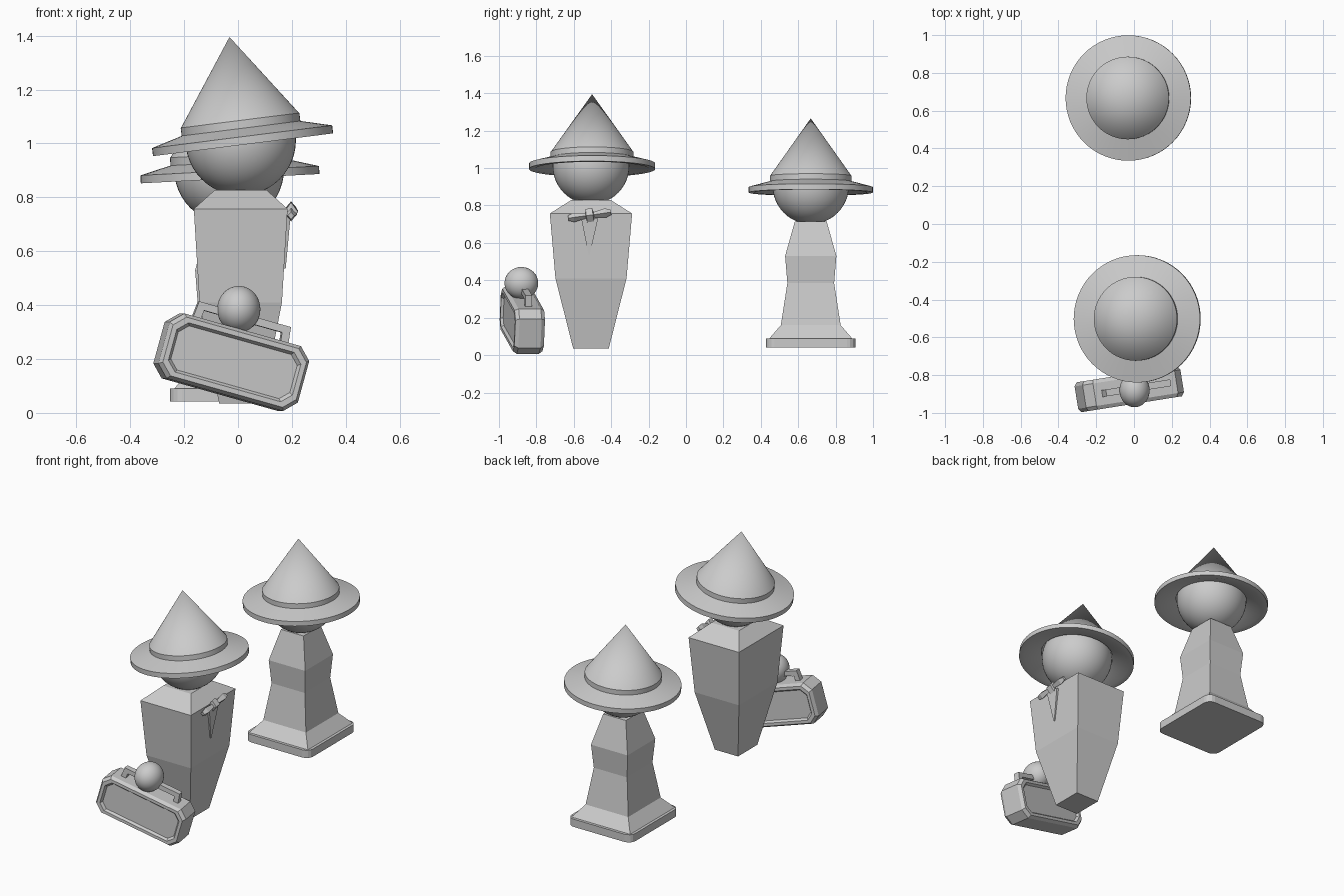
import bpy, bmesh, math
from mathutils import Matrix, Vector

if "Cube" in bpy.data.objects:
    bpy.data.objects.remove(bpy.data.objects["Cube"])

grey = bpy.data.materials.new("plain grey")
grey.diffuse_color = (0.6, 0.6, 0.6, 1)
grey.use_nodes = True
grey.node_tree.nodes["Principled BSDF"].inputs["Base Color"].default_value = grey.diffuse_color


def finish(bm, name, matrix=Matrix(), smooth=False):
    bmesh.ops.recalc_face_normals(bm, faces=bm.faces)
    me = bpy.data.meshes.new(name)
    bm.to_mesh(me)
    bm.free()
    ob = bpy.data.objects.new(name, me)
    bpy.context.collection.objects.link(ob)
    ob.matrix_world = matrix
    me.materials.append(grey)
    if smooth:
        bpy.ops.object.select_all(action='DESELECT')
        ob.select_set(True)
        bpy.context.view_layer.objects.active = ob
        bpy.ops.object.shade_smooth_by_angle(angle=math.radians(30))
    return ob


def loft(rings, name, matrix=Matrix()):
    """Bridge equal-length rings of points and cap both ends."""
    bm = bmesh.new()
    loops = [[bm.verts.new(p) for p in r] for r in rings]
    n = len(loops[0])
    for a, b in zip(loops, loops[1:]):
        for i in range(n):
            j = (i + 1) % n
            bm.faces.new((a[i], a[j], b[j], b[i]))
    bm.faces.new(loops[0])
    bm.faces.new(loops[-1])
    return finish(bm, name, matrix)


def rect(hx, hy, z):
    return [(-hx, -hy, z), (hx, -hy, z), (hx, hy, z), (-hx, hy, z)]


def ball(name, loc, scale):
    bm = bmesh.new()
    bmesh.ops.create_uvsphere(bm, u_segments=48, v_segments=24, radius=1)
    return finish(bm, name, Matrix.LocRotScale(Vector(loc), None, Vector(scale)), True)


# hollow hat: rim, sloping brim, band and cone, then back down the inside
HAT = [(0, 0.388), (0.218, 0.08), (0.222, 0.076), (0.222, 0.046), (0.337, 0.015),
       (0.337, -0.015), (0.305, -0.015), (0.21, 0.022), (0.21, 0.07), (0, 0.375)]


def hat(name, loc, tilt, size):
    bm = bmesh.new()
    vs = [bm.verts.new((r, 0, z)) for r, z in HAT]
    es = [bm.edges.new(p) for p in zip(vs, vs[1:])]
    bmesh.ops.spin(bm, geom=vs + es, axis=(0, 0, 1), cent=(0, 0, 0),
                   steps=64, angle=2 * math.pi)
    bmesh.ops.remove_doubles(bm, verts=bm.verts, dist=1e-4)
    m = Matrix.Translation(loc) @ Matrix.Rotation(math.radians(-tilt), 4, 'Y')
    finish(bm, name, m @ Matrix.Scale(size, 4), True)


# front figure: coffin-shaped body, head and hat
FX, FY = 0.01, -0.508
loft([rect(0.08, 0.095, 0.035), rect(0.153, 0.19, 0.41),
      rect(0.174, 0.22, 0.757), rect(0.095, 0.107, 0.828)],
     "front_body", Matrix.Translation((FX, FY, 0)))
ball("front_head", (FX, FY, 1.012), (0.205,) * 3)
hat("front_hat", (0.017, -0.502, 1.01), 7.2, 1.0)

# bow on the chest: sections run along y, pinched at the knot
bow = []
for y, h, d in [(-0.115, 0.014, 0.012), (-0.085, 0.025, 0.022), (-0.022, 0.014, 0.014),
                (-0.018, 0.036, 0.026), (0.018, 0.036, 0.026), (0.022, 0.014, 0.014),
                (0.085, 0.025, 0.022), (0.115, 0.014, 0.012)]:
    bow.append([(-d, y, 0), (0, y, -h), (d, y, 0), (0, y, h)])
loft(bow, "bow", Matrix.Translation((0.197, -0.515, 0.748))
     @ Matrix.Rotation(math.radians(8), 4, 'X'))

# pointed tie hanging under the bow
loft([[(0.165, -0.56, 0.73), (0.195, -0.56, 0.73), (0.195, -0.47, 0.73), (0.165, -0.47, 0.73)],
      [(0.165, -0.521, 0.535), (0.177, -0.521, 0.535), (0.177, -0.515, 0.535),
       (0.165, -0.515, 0.535)]], "tie")

# back figure: pawn-like body on a rounded slab
BX, BY = -0.033, 0.667
at_back = Matrix.Translation((BX, BY, 0))
loft([rect(0.207, 0.225, 0.085), rect(0.147, 0.16, 0.16), rect(0.115, 0.125, 0.385),
      rect(0.126, 0.137, 0.53), rect(0.078, 0.085, 0.715)], "back_body", at_back)
slab = []
for z in (0.042, 0.09):
    ring = []
    for k in range(4):
        sx, sy = (1, -1, -1, 1)[k], (1, 1, -1, -1)[k]
        for s in range(5):
            a = math.radians(90 * k + 22.5 * s)
            ring.append((sx * 0.175 + 0.045 * math.cos(a), sy * 0.193 + 0.045 * math.sin(a), z))
    slab.append(ring)
loft(slab, "back_base", at_back)
ball("back_head", (BX, BY, 0.905), (0.204,) * 3)
hat("back_hat", (-0.03, 0.667, 0.884), 3, 0.985)

# case: chamfered box with a recessed panel on both broad sides
case_m = (Matrix.Translation((-0.025, -0.875, 0.188))
          @ Matrix.Rotation(math.radians(9), 4, 'Z')
          @ Matrix.Rotation(math.radians(15.5), 4, 'Y'))


def octagon(inset, y):
    w, h, c = 0.272 - inset, 0.125 - inset, 0.045 - inset * 0.3
    return [(-w + c, y, -h), (w - c, y, -h), (w, y, -h + c), (w, y, h - c),
            (w - c, y, h), (-w + c, y, h), (-w, y, h - c), (-w, y, -h + c)]


half = [(0.04, 0.066), (0.03, 0.08), (0.012, 0.08), (0, 0.06)]
loft([octagon(i, -y) for i, y in half] + [octagon(i, y) for i, y in reversed(half)],
     "case", case_m)

# handle: one square bar bent over the top of the case
path = [(-0.187, 0.11, -0.157, 0.11), (-0.179, 0.185, -0.152, 0.157),
        (0.179, 0.185, 0.152, 0.157), (0.187, 0.11, 0.157, 0.11)]
loft([[(ox, -0.018, oz), (ox, 0.018, oz), (ix, 0.018, iz), (ix, -0.018, iz)]
      for ox, oz, ix, iz in path], "case_handle", case_m)

# round hand gripping the handle
ball("hand", (0.003, -0.88, 0.385), (0.08, 0.09, 0.086))
